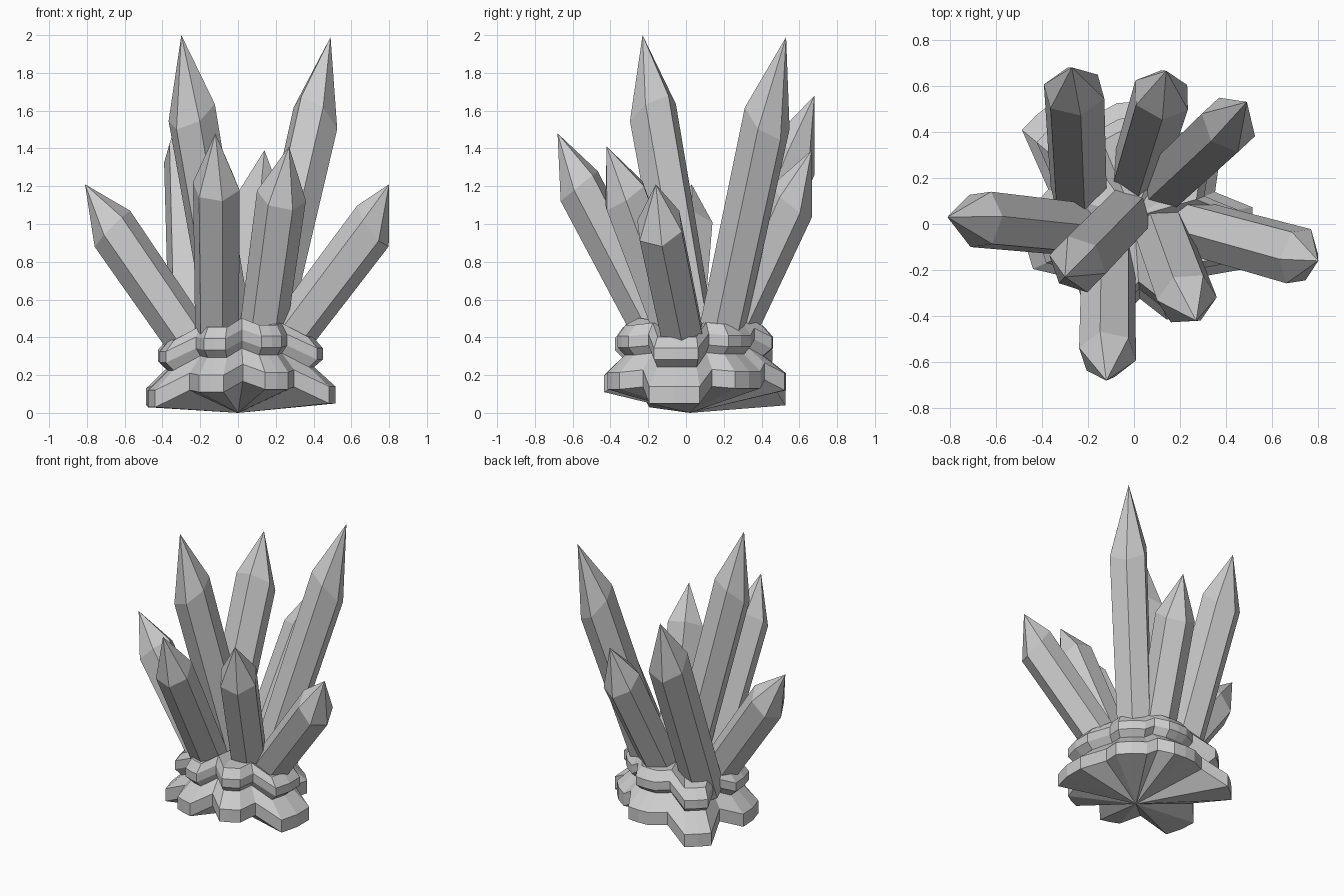
import bpy, bmesh, math
from mathutils import Vector

if "Cube" in bpy.data.objects:
    bpy.data.objects.remove(bpy.data.objects["Cube"])


def finish(bm, name):
    bmesh.ops.recalc_face_normals(bm, faces=bm.faces)
    mesh = bpy.data.meshes.new(name)
    bm.to_mesh(mesh)
    bm.free()
    obj = bpy.data.objects.new(name, mesh)
    bpy.context.collection.objects.link(obj)


def loft(bm, rings, first=None, last=None):
    """Bridge rings of points, closing the ends with fans to a point."""
    vs = [[bm.verts.new(p) for p in ring] for ring in rings]
    n = len(vs[0])
    for a, b in zip(vs, vs[1:]):
        for i in range(n):
            j = (i + 1) % n
            bm.faces.new((a[i], a[j], b[j], b[i]))
    for ring, tip in ((vs[0], first), (vs[-1], last)):
        if tip is not None:
            t = bm.verts.new(tip)
            for i in range(n):
                bm.faces.new((ring[i], ring[(i + 1) % n], t))


def crystal(name, base, shoulder, tip, slant, roll, r):
    """Six-sided shaft with an outward-slanted shoulder and pointed tip."""
    base, shoulder, tip = Vector(base), Vector(shoulder), Vector(tip)
    axis = (shoulder - base).normalized()
    out = Vector((axis.x, axis.y, 0))
    out = (out - axis * out.dot(axis)).normalized()
    side = axis.cross(out)
    low, high = [], []
    for i in range(6):
        a = math.radians(60 * i + roll)
        u = out * math.cos(a) + side * math.sin(a)
        low.append(base + u * r * 0.93)
        high.append(shoulder + u * r - axis * (slant * r * math.cos(a)))
    bm = bmesh.new()
    loft(bm, [low, high], base, tip)
    finish(bm, name)


# Crystals: base centre, shoulder centre, tip, shoulder slant, roll, radius
crystals = [
    ("tall_front_crystal", (-.015, .06, .25), (-.245, -.175, 1.59), (-.30, -.23, 2.0), .45, 0, .133),
    ("tall_back_crystal", (.11, .15, .25), (.41, .43, 1.56), (.49, .53, 1.99), .6, 0, .132),
    ("left_crystal", (-.18, -.03, .27), (-.665, .02, .975), (-.81, .03, 1.21), .2, 10, .132),
    ("right_crystal", (.17, .01, .27), (.715, -.14, .99), (.80, -.16, 1.21), .3, 15, .132),
    ("front_crystal", (-.11, -.08, .27), (-.115, -.565, 1.2), (-.12, -.68, 1.48), .2, 15, .128),
    ("front_right_crystal", (.11, .0, .27), (.23, -.325, 1.15), (.27, -.42, 1.41), .25, 10, .132),
    ("back_crystal", (0, .17, .27), (.12, .56, 1.12), (.14, .665, 1.39), .25, 15, .132),
    ("back_left_crystal", (-.24, .13, .27), (-.26, .575, 1.36), (-.27, .68, 1.68), .4, 10, .138),
]
for c in crystals:
    crystal(*c)

# Rock base lobes: angle, radius, half width in degrees, rim height, next valley depth
lobes = [(-7, .52, 15, .05, .39), (48, .45, 13, .13, .45), (89, .53, 9, .12, .43),
         (132, .635, 8, .04, .36), (190, .48, 14, .03, .38), (251, .44, 9, .11, .37),
         (298, .44, 9, .125, .39)]
outline = []
for i, (a, r, w, z, v) in enumerate(lobes):
    a2, r2, w2, z2, _ = lobes[(i + 1) % len(lobes)]
    if a2 < a - 1:
        a2 += 360
    outline += [(a - w, r, z), (a, r, z), (a + w, r, z),
                ((a + w + a2 - w2) / 2, (r + r2) * v, (z + z2) / 2 + .05)]
# Layers: radius scale, height, share of the rim height variation
layers = [(1, 0, 1), (1, .09, 1), (.78, .2, .85), (.87, .24, .85), (.87, .30, .85), (.77, .36, .85)]
rings = [[(r * s * math.cos(math.radians(a)), r * s * math.sin(math.radians(a)), h + z * k)
          for a, r, z in outline] for s, h, k in layers]
bm = bmesh.new()
loft(bm, rings, (0, .02, 0), (0, .03, .46))
finish(bm, "rock_base")
